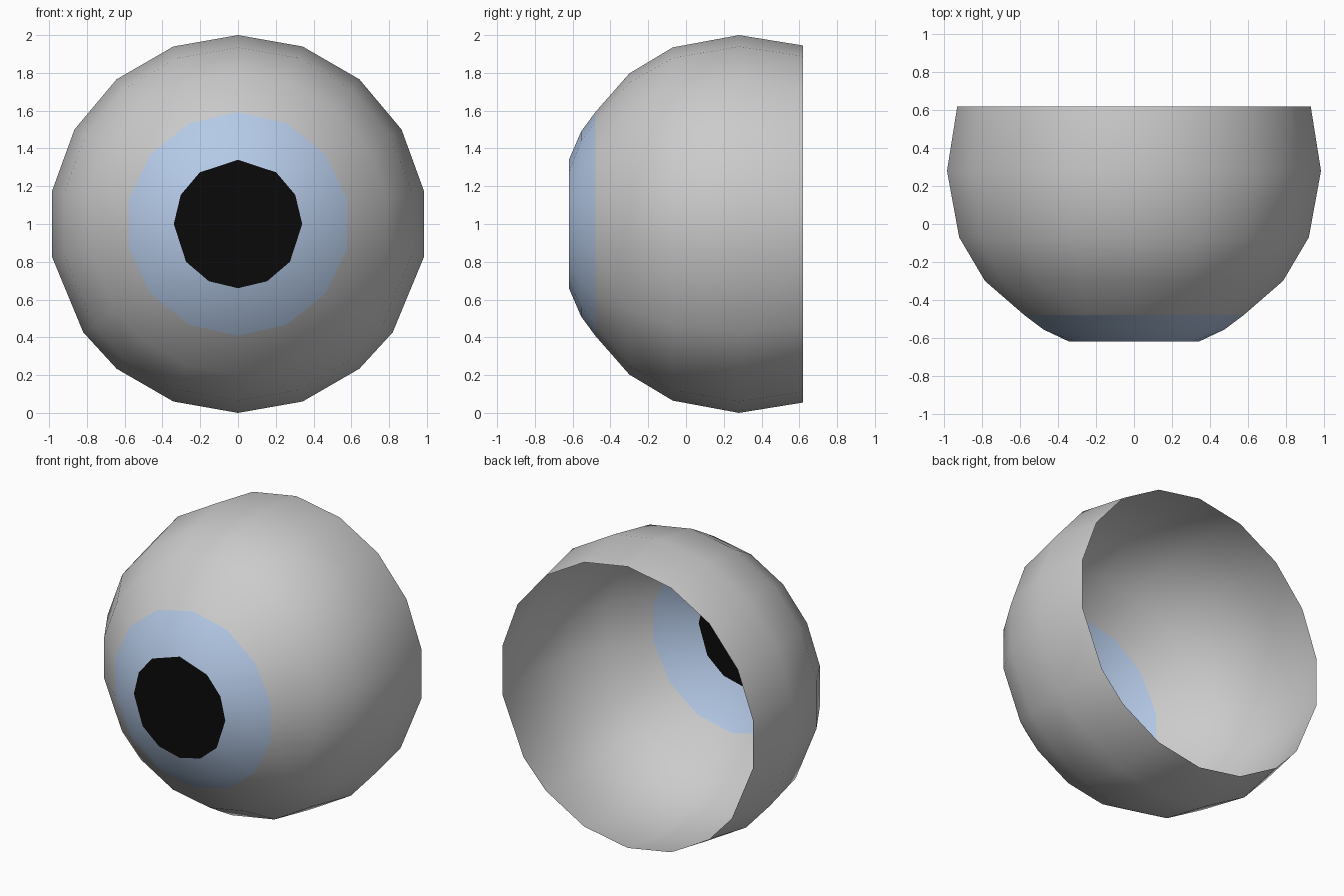
import bpy, bmesh
from math import sin, cos, radians
from mathutils import Vector

if "Cube" in bpy.data.objects:
    bpy.data.objects.remove(bpy.data.objects["Cube"])

CENTRE = Vector((0, 0.28, 1))


def mirrored(half):
    """Angles from the top down one side, repeated on the other side."""
    return half + [360 - a for a in reversed(half) if 0 < a < 180]


ANG_OUTER = mirrored([0, 20, 40, 60, 80, 100, 125, 140, 160, 180])
ANG_IRIS = [i * 360 / 14 for i in range(14)]
ANG_PUPIL = mirrored([0, 36.5, 63, 90, 126, 153, 180])


def add_ring(bm, y, r, angles):
    return [(a, bm.verts.new((r * sin(radians(a)), y, 1 + r * cos(radians(a)))))
            for a in angles]


def zip_rings(bm, a, b):
    """Join two rings; quads where angles match, triangles elsewhere."""
    a = a + [(360, a[0][1])]
    b = b + [(360, b[0][1])]
    i = j = 0
    while i < len(a) - 1 or j < len(b) - 1:
        na = a[i + 1][0] if i < len(a) - 1 else 999
        nb = b[j + 1][0] if j < len(b) - 1 else 999
        if abs(na - nb) < 0.01:
            bm.faces.new((a[i][1], a[i + 1][1], b[j + 1][1], b[j][1]))
            i, j = i + 1, j + 1
        elif na < nb:
            bm.faces.new((a[i][1], a[i + 1][1], b[j][1]))
            i += 1
        else:
            bm.faces.new((a[i][1], b[j + 1][1], b[j][1]))
            j += 1


def make_part(name, rings, color=None, cap=False):
    bm = bmesh.new()
    loops = [add_ring(bm, *ring) for ring in rings]
    for a, b in zip(loops, loops[1:]):
        zip_rings(bm, a, b)
    if cap:
        bm.faces.new([v for _, v in loops[-1]])
    bm.normal_update()
    for f in bm.faces:
        f.smooth = True
        if f.normal.dot(f.calc_center_median() - CENTRE) < 0:
            f.normal_flip()
    mesh = bpy.data.meshes.new(name)
    bm.to_mesh(mesh)
    bm.free()
    if color:
        mat = bpy.data.materials.new(name)
        mat.diffuse_color = (*color, 1)
        mat.use_nodes = True
        mat.node_tree.nodes["Principled BSDF"].inputs["Base Color"].default_value = mat.diffuse_color
        mesh.materials.append(mat)
    obj = bpy.data.objects.new(name, mesh)
    bpy.context.collection.objects.link(obj)


iris_edge = (-0.48, 0.592, ANG_IRIS)
pupil_edge = (-0.62, 0.34, ANG_PUPIL)

# White shell, open at the back
make_part("eye_white", [(0.62, 0.945, ANG_OUTER), (0.28, 1.0, ANG_OUTER),
                        (-0.07, 0.935, ANG_OUTER), (-0.30, 0.797, ANG_OUTER),
                        iris_edge])
# Blue band around the pupil, with one intermediate ring for its curve
make_part("iris", [iris_edge, (-0.555, 0.49, ANG_IRIS), pupil_edge],
          (0.46, 0.59, 0.8))
# Flat black disc
make_part("pupil", [pupil_edge], (0.003, 0.003, 0.003), cap=True)
